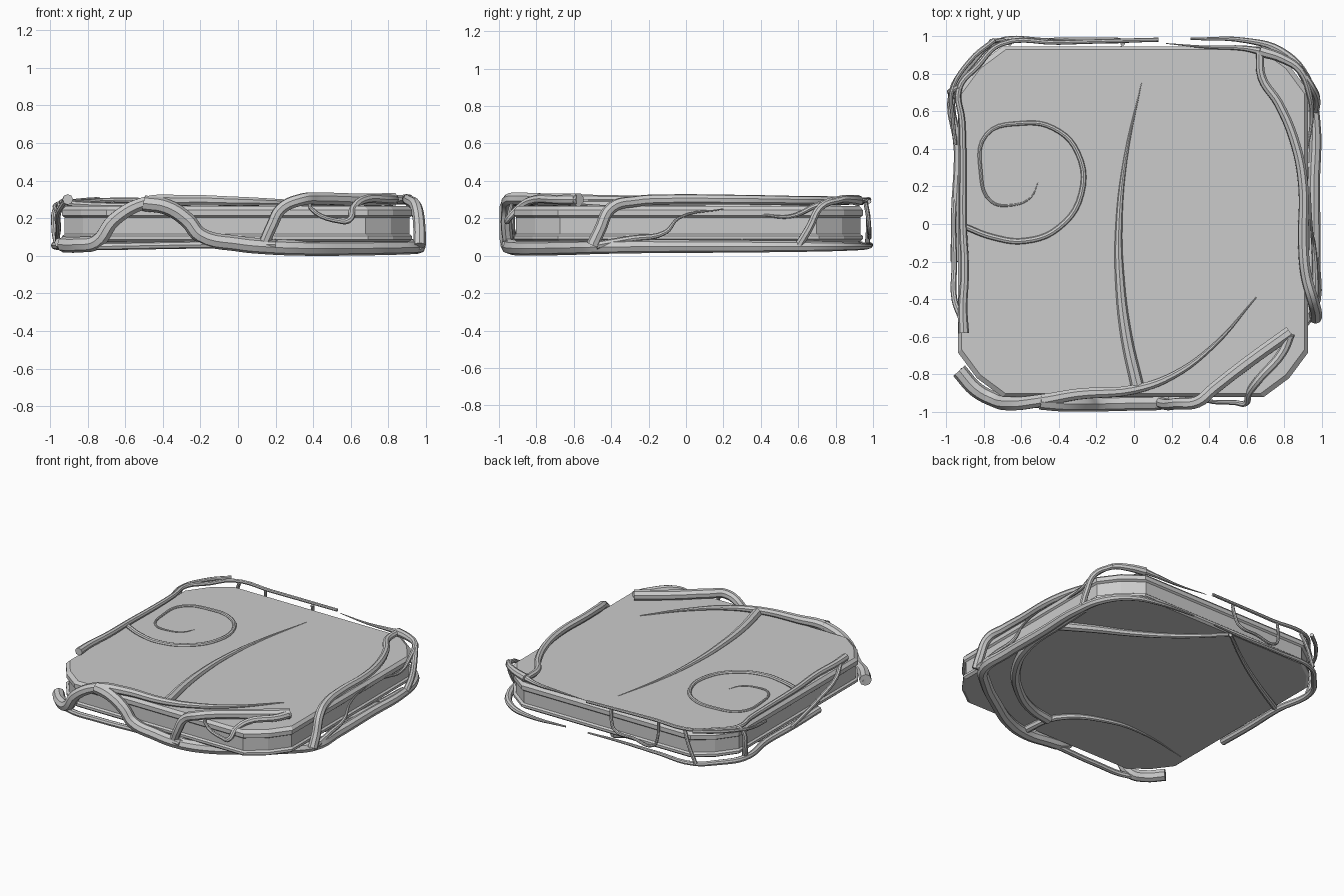
import bpy, bmesh

# ---- slab: one outline swept through a grooved edge profile ----
def slab():
    xl, xr, yb, yt = -0.935, 0.925, -0.92, 0.945
    c, m = 0.235, 0.10
    profile = [(.015, .075), (0, .088), (0, .105), (.012, .115),
               (.012, .205), (0, .215), (0, .245), (.018, .265)]
    bm = bmesh.new()
    rings = []
    for d, z in profile:
        l, r, b, t = xl + d, xr - d, yb + d, yt - d
        pts = [(l + c, b), (r - c, b), (r - m, b + m), (r, b + c),
               (r, t - c), (r - m, t - m), (r - c, t), (l + c, t),
               (l + m, t - m), (l, t - c), (l, b + c), (l + m, b + m)]
        rings.append([bm.verts.new((x, y, z)) for x, y in pts])
    for a, b in zip(rings, rings[1:]):
        for i in range(12):
            j = (i + 1) % 12
            bm.faces.new((a[i], a[j], b[j], b[i]))
    bm.faces.new(rings[0][::-1])
    bm.faces.new(rings[-1])
    me = bpy.data.meshes.new("stone_slab")
    bm.to_mesh(me)
    bm.free()
    bpy.context.collection.objects.link(bpy.data.objects.new("stone_slab", me))

# ---- vine: smooth path, radius runs r0 -> r1, with optional power ----
def vine(name, pts, r0, r1, power=1.0):
    cu = bpy.data.curves.new(name, 'CURVE')
    cu.dimensions = '3D'
    cu.bevel_depth = 1.0
    cu.bevel_resolution = 2
    cu.resolution_u = 5
    cu.use_fill_caps = True
    sp = cu.splines.new('BEZIER')
    sp.bezier_points.add(len(pts) - 1)
    for i, (p, q) in enumerate(zip(sp.bezier_points, pts)):
        p.co = q
        p.handle_left_type = p.handle_right_type = 'AUTO'
        p.radius = r0 + (r1 - r0) * (i / (len(pts) - 1)) ** power
    ob = bpy.data.objects.new(name, cu)
    bpy.context.collection.objects.link(ob)
    bpy.ops.object.select_all(action='DESELECT')
    ob.select_set(True)
    bpy.context.view_layer.objects.active = ob
    bpy.ops.object.convert(target='MESH')
    bpy.ops.object.shade_smooth_by_angle()

slab()

# front: thick vine climbing from lower left and crossing the top
vine("front_climbing_vine", [(-.93, -.78, .06), (-.84, -.88, .06), (-.75, -.93, .075),
     (-.66, -.955, .19), (-.5, -.94, .28), (-.3, -.905, .295), (0, -.88, .29),
     (.2, -.81, .285), (.42, -.65, .275), (.65, -.39, .265)], .042, .003, 2.2)
vine("top_middle_shoot", [(.02, -.87, .275), (-.04, -.6, .27), (-.075, -.3, .27),
     (-.08, 0, .268), (-.045, .35, .265), (.04, .75, .265)], .035, .002, 1.3)
# front: branch dropping down the face, under the corner, along the right side
vine("front_lower_vine", [(-.5, -.945, .28), (-.38, -.955, .26), (-.27, -.955, .19),
     (-.2, -.955, .11), (0, -.95, .065), (.15, -.945, .05), (.35, -.89, .042),
     (.6, -.74, .042), (.82, -.58, .045), (.94, -.45, .048), (.955, -.2, .05),
     (.955, .2, .05), (.96, .55, .05), (.91, .78, .05), (.78, .92, .05),
     (.6, .975, .05), (.3, .985, .06)], .042, .006, 4)
# front right loop folding back over the corner
vine("front_loop_vine", [(.14, -.95, .07), (.18, -.96, .16), (.23, -.955, .25),
     (.34, -.945, .3), (.42, -.88, .305), (.6, -.74, .3), (.83, -.575, .3)], .03, .036)
vine("front_loop_return", [(.83, -.58, .3), (.79, -.68, .3), (.66, -.83, .295),
     (.61, -.9, .25), (.59, -.955, .19), (.54, -.95, .185), (.39, -.94, .25),
     (.38, -.93, .28)], .028, .008)
vine("front_low_shoot", [(-.93, -.78, .05), (-.75, -.93, .05), (-.45, -.96, .055),
     (-.1, -.955, .06), (.2, -.965, .06)], .02, .02)

# underside
vine("under_front_vine", [(.16, -.71, .055), (.34, -.67, .055), (.56, -.54, .055),
     (.78, -.3, .055), (.9, -.02, .055), (.93, .35, .05), (.94, .6, .05)], .036, .03)
vine("under_left_shoot", [(.19, -.96, .06), (.12, -.66, .065), (-.2, -.48, .07),
     (-.5, -.47, .072), (-.88, -.55, .075)], .03, .002)
vine("under_cross_shoot", [(.93, .3, .055), (.7, .42, .06), (.45, .54, .065),
     (.2, .7, .068), (-.05, .93, .065)], .034, .013)
vine("under_back_shoot", [(-.06, .94, .065), (-.35, .72, .07), (-.65, .53, .07),
     (-.91, .39, .06)], .012, .02)

# right side: climbs to the top edge and runs to the back corner
vine("right_climbing_vine", [(.965, -.5, .055), (.965, -.46, .14), (.95, -.4, .255),
     (.915, -.27, .29), (.9, -.1, .3), (.9, .2, .3), (.86, .42, .298),
     (.77, .64, .295), (.68, .78, .295), (.67, .92, .295)], .034, .022)
vine("right_corner_vine", [(.67, .92, .295), (.79, .88, .3), (.88, .82, .3),
     (.93, .7, .27), (.945, .56, .21), (.92, .4, .22)], .03, .006)
vine("right_corner_drop", [(.88, .83, .3), (.95, .72, .26), (.97, .66, .15),
     (.96, .6, .05)], .018, .024)
vine("right_thin_shoot", [(.965, -.48, .055), (.965, -.3, .09), (.955, -.11, .125),
     (.945, -.04, .2), (.935, .2, .25)], .022, .003)
vine("back_top_shoot", [(.67, .92, .295), (.58, .935, .285), (.4, .94, .28),
     (.17, .96, .285)], .02, .002)

# left side: top vine, corner drop, lower vine
vine("left_top_vine", [(-.905, -.58, .3), (-.91, -.45, .3), (-.9, -.25, .298),
     (-.91, 0, .29), (-.91, .35, .285), (-.915, .55, .285), (-.93, .72, .285),
     (-.83, .84, .285), (-.71, .955, .295), (-.4, .965, .295), (.13, .98, .29)], .028, .011, .7)
vine("left_outer_shoot", [(-.92, -.5, .29), (-.955, -.4, .23), (-.955, -.2, .15),
     (-.96, 0, .1), (-.955, .15, .06)], .016, .014)
vine("left_corner_drop", [(-.93, .73, .29), (-.965, .71, .26), (-.975, .7, .15),
     (-.96, .68, .06)], .014, .02)
vine("left_lower_vine", [(-.95, -.2, .07), (-.945, .1, .06), (-.935, .4, .055),
     (-.965, .7, .055), (-.86, .86, .055), (-.74, .965, .055), (-.45, .975, .06),
     (-.1, .97, .06), (.12, .98, .06)], .026, .006, 1.5)
vine("left_corner_shoot", [(-.95, .42, .22), (-.965, .58, .24), (-.97, .7, .27),
     (-.87, .87, .29), (-.74, .98, .3)], .01, .014)
# top left curling tendril
vine("top_spiral_tendril", [(-.91, -.01, .28), (-.75, -.07, .27), (-.58, -.09, .268),
     (-.4, -.02, .268), (-.28, .16, .268), (-.3, .38, .268), (-.43, .51, .268),
     (-.6, .535, .268), (-.785, .475, .268), (-.815, .28, .268), (-.76, .12, .268),
     (-.65, .1, .268), (-.55, .14, .266), (-.51, .22, .265)], .016, .002, 2)

# back: thin hanging loop and drop
vine("back_hanging_loop", [(-.06, .96, .285), (-.07, .975, .2), (-.1, .98, .14),
     (-.25, .98, .12), (-.42, .98, .11), (-.45, .975, .18), (-.45, .965, .285)], .012, .01)
vine("back_drop", [(-.66, .96, .29), (-.7, .975, .2), (-.76, .97, .06)], .012, .014)
